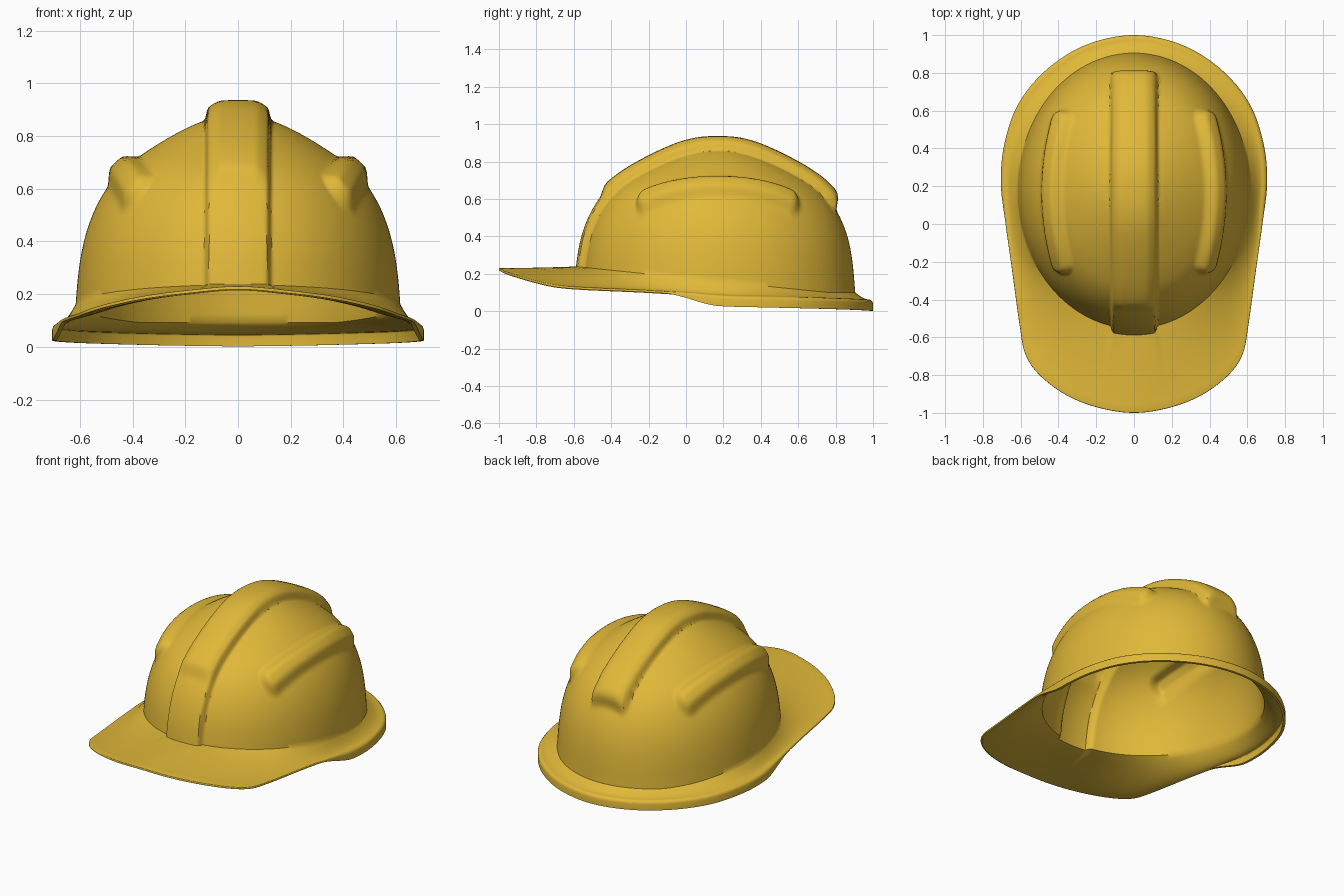
import bpy, math
from mathutils import Vector

if "Cube" in bpy.data.objects:
    bpy.data.objects.remove(bpy.data.objects["Cube"])

N, DOME_RINGS, BRIM_RINGS = 320, 70, 10
CY, HALF_W, HALF_L = 0.17, 0.62, 0.735     # dome centre and plan half sizes


def spline(pts, u):
    """Catmull-Rom through pts, u in 0..1."""
    s = min(max(u, 0), 1) * (len(pts) - 1)
    i = min(int(s), len(pts) - 2)
    t = s - i
    b, c = Vector(pts[i]), Vector(pts[i + 1])
    a = Vector(pts[i - 1]) if i > 0 else 2 * b - c
    d = Vector(pts[i + 2]) if i + 2 < len(pts) else 2 * c - b
    return 0.5 * (2 * b + (c - a) * t + (2 * a - 5 * b + 4 * c - d) * t * t
                  + (3 * b - a - 3 * c + d) * t ** 3)


def smooth(v):
    v = min(max(v, 0), 1)
    return v * v * (3 - 2 * v)


# Dome profile: radius fraction, height
profile = [(0, .875), (.12, .87), (.24, .85), (.37, .812), (.5, .765), (.63, .71),
           (.74, .65), (.83, .575), (.9, .485), (.95, .38), (.98, .26), (1, .1)]

# Brim edge, right half from front to back: x, y, z
half = [(0, -1, .23), (.19, -.972, .215), (.36, -.905, .193), (.5, -.8, .163),
        (.575, -.69, .14), (.605, -.54, .128), (.645, -.25, .115), (.68, 0, .1),
        (.705, .22, .085), (.685, .43, .08), (.61, .64, .075), (.46, .82, .07),
        (.25, .95, .065), (0, 1, .062)]
loop = half + [(-x, y, z) for x, y, z in half[-2:0:-1]]
loop = [loop[-1]] + loop + loop[:2]        # wrap for a closed spline
L = len(loop) - 1
edge = [spline(loop, (1 + (L - 2) * i / N) / L) for i in range(N)]


def ridges(x, y):
    """Height of raised ribs over the plain dome."""
    ax = abs(x)
    # low centre band running down to the brim
    h = .035 * smooth((.13 - ax) / .03) * smooth((.81 - y) / .04)
    # raised crest on the band
    h += .027 * smooth((.135 - ax) / .08) * smooth((.80 - y) / .05) * smooth((y + .44) / .06)
    # side beads
    dy = y - CY
    off = ax - (.435 - .065 * (dy / .42) ** 2)
    d = math.hypot(off, max(abs(dy) - .38, 0))
    return h + .04 * smooth((.065 - d) / .05)


def dome_point(u, ca, sa):
    p = spline(profile, u)
    q = spline(profile, min(u + .004, 1)) - spline(profile, max(u - .004, 0))
    x, y = HALF_W * p.x * ca, HALF_L * p.x * sa
    n = Vector((-q.y * ca / HALF_W, -q.y * sa / HALF_L, q.x)).normalized()
    return Vector((x, y + CY, p.y)) + n * ridges(x, y + CY)


# Each column runs from the crown, down the dome, across the brim and down the lip
columns = []
for e in edge:
    a = math.atan2((e.y - CY) / HALF_L, e.x / HALF_W)
    ca, sa = math.cos(a), math.sin(a)
    base_z = .16 - .075 * sa
    lo, hi = 0.0, 1.0
    for _ in range(14):
        mid = (lo + hi) / 2
        if spline(profile, mid).y > base_z:
            lo = mid
        else:
            hi = mid
    col = [dome_point(lo * k / DOME_RINGS, ca, sa) for k in range(1, DOME_RINGS + 1)]
    b = col[-1]
    drop = .012 + .048 * smooth((e.y + .12) / .3)
    r = drop * .35
    out = Vector((e.x - b.x, e.y - b.y, 0)).normalized()
    rim = e - out * r
    for k in range(1, BRIM_RINGS + 1):
        t = k / BRIM_RINGS
        p = b.lerp(rim, t)
        p.z = e.z + (b.z - e.z) * (1 - t) ** 1.7
        col.append(p)
    for k in (1, 2, 3):                    # rounded lip
        w = k * math.pi / 6
        col.append(rim + out * r * math.sin(w) - Vector((0, 0, r * (1 - math.cos(w)))))
    col.append(Vector((e.x, e.y, max(e.z - drop, .002))))
    columns.append(col)

M = len(columns[0])
verts = [dome_point(0, 1, 0)] + [p for c in columns for p in c]
faces = []
for i in range(N):
    j = (i + 1) % N
    A, B = 1 + i * M, 1 + j * M
    faces.append((0, A, B))
    faces += [(A + k, A + k + 1, B + k + 1, B + k) for k in range(M - 1)]

mesh = bpy.data.meshes.new("helmet_shell")
mesh.from_pydata(verts, [], faces)
shell = bpy.data.objects.new("helmet_shell", mesh)
bpy.context.collection.objects.link(shell)

# Shell thickness
solid = shell.modifiers.new("thickness", 'SOLIDIFY')
solid.thickness = .016
solid.offset = -1

mat = bpy.data.materials.new("yellow_plastic")
mat.diffuse_color = (.75, .48, .04, 1)
mat.use_nodes = True
mat.node_tree.nodes["Principled BSDF"].inputs["Base Color"].default_value = mat.diffuse_color
mesh.materials.append(mat)

bpy.context.view_layer.objects.active = shell
shell.select_set(True)
bpy.ops.object.modifier_apply(modifier=solid.name)
bpy.ops.object.shade_smooth_by_angle(angle=math.radians(40))
